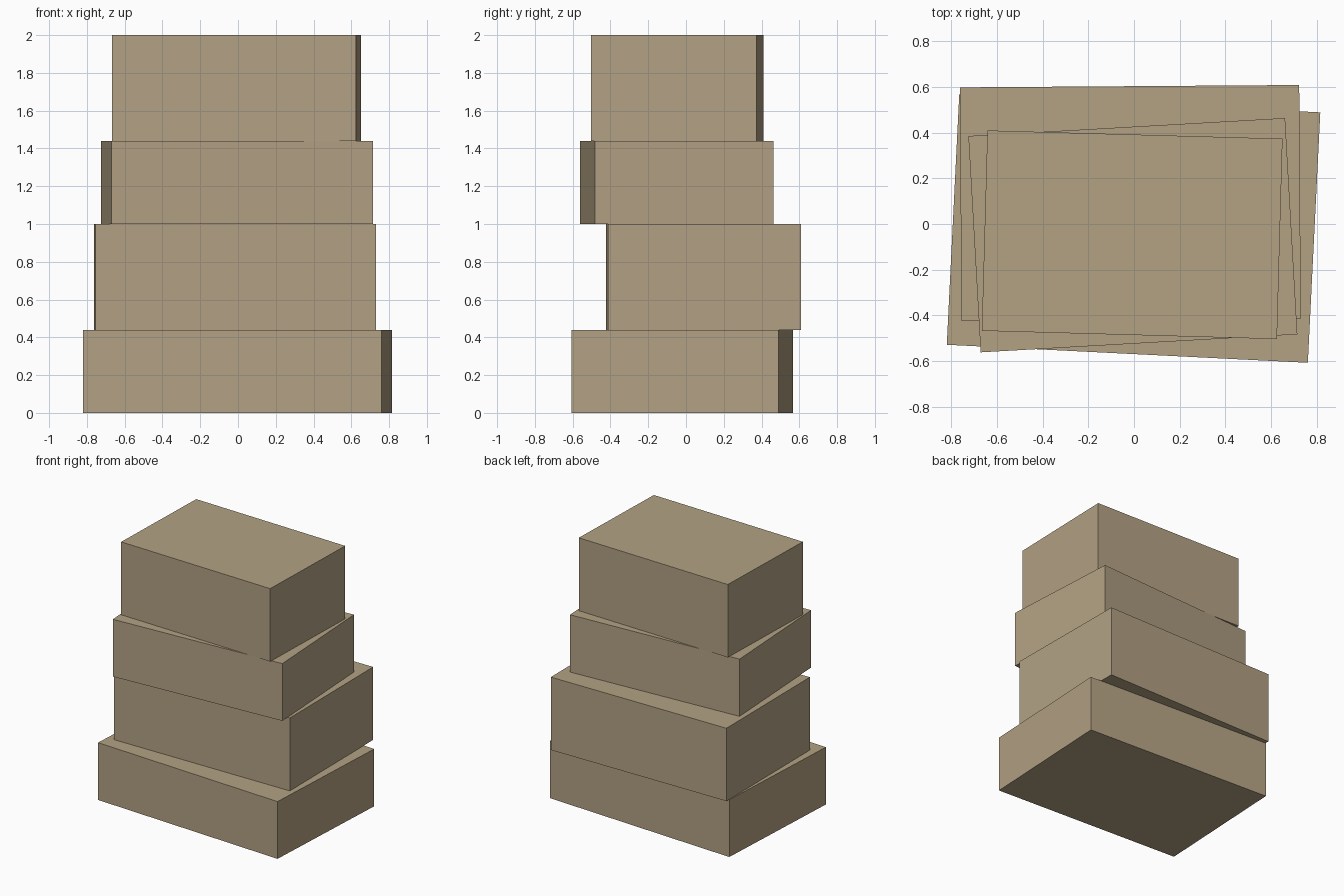
import bpy
from math import radians

if "Cube" in bpy.data.objects:
    bpy.data.objects.remove(bpy.data.objects["Cube"])

cardboard = bpy.data.materials.new("cardboard")
cardboard.diffuse_color = (0.45, 0.36, 0.23, 1)
cardboard.use_nodes = True
cardboard.node_tree.nodes["Principled BSDF"].inputs["Base Color"].default_value = cardboard.diffuse_color


def box(name, size, centre, z0, z1, turn):
    bpy.ops.mesh.primitive_cube_add(
        size=1, location=(*centre, (z0 + z1) / 2), rotation=(0, 0, radians(turn)))
    ob = bpy.context.object
    ob.name = name
    ob.scale = (*size, z1 - z0)
    bpy.ops.object.transform_apply(location=False, rotation=False, scale=True)
    ob.data.materials.append(cardboard)


# Stack of boxes, each turned slightly
box("bottom_box", (1.582, 1.097), (-0.002, -0.020), 0.00, 0.44, -2.85)
box("lower_middle_box", (1.485, 1.022), (-0.016, 0.092), 0.44, 1.00, 0.4)
box("upper_middle_box", (1.388, 0.948), (-0.005, -0.049), 1.00, 1.44, 3.25)
box("top_box", (1.292, 0.877), (-0.008, -0.047), 1.44, 2.00, -1.6)
